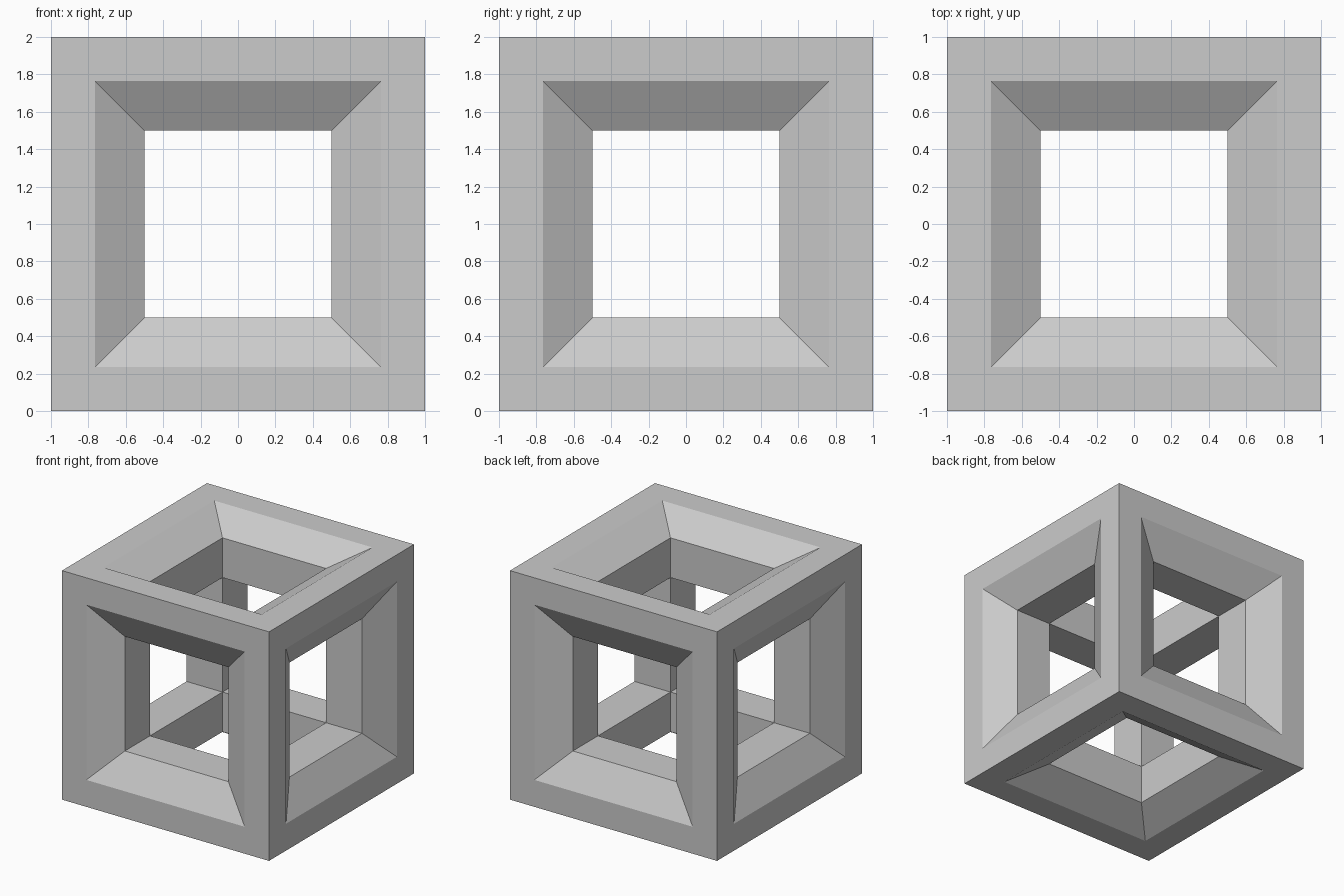
import bpy
import bmesh
from mathutils import Matrix

if "Cube" in bpy.data.objects:
    bpy.data.objects.remove(bpy.data.objects["Cube"])

bm = bmesh.new()
bmesh.ops.create_cube(bm, size=2.0, matrix=Matrix.Translation((0, 0, 1)))
centres = list(bm.faces)

# On every side: flat rim, sloped bevel, then a straight wall into the hollow core
for thickness, depth in ((0.235, 0.0), (0.265, -0.153), (0.0, -0.347)):
    bmesh.ops.inset_individual(bm, faces=centres, thickness=thickness,
                               depth=depth, use_even_offset=True)

# Open the six windows and join the walls along the core's edges
bmesh.ops.delete(bm, geom=centres, context='FACES')
bmesh.ops.remove_doubles(bm, verts=bm.verts, dist=0.001)
bmesh.ops.recalc_face_normals(bm, faces=bm.faces)

mesh = bpy.data.meshes.new("cube_frame")
bm.to_mesh(mesh)
bm.free()
frame = bpy.data.objects.new("cube_frame", mesh)
bpy.context.collection.objects.link(frame)
